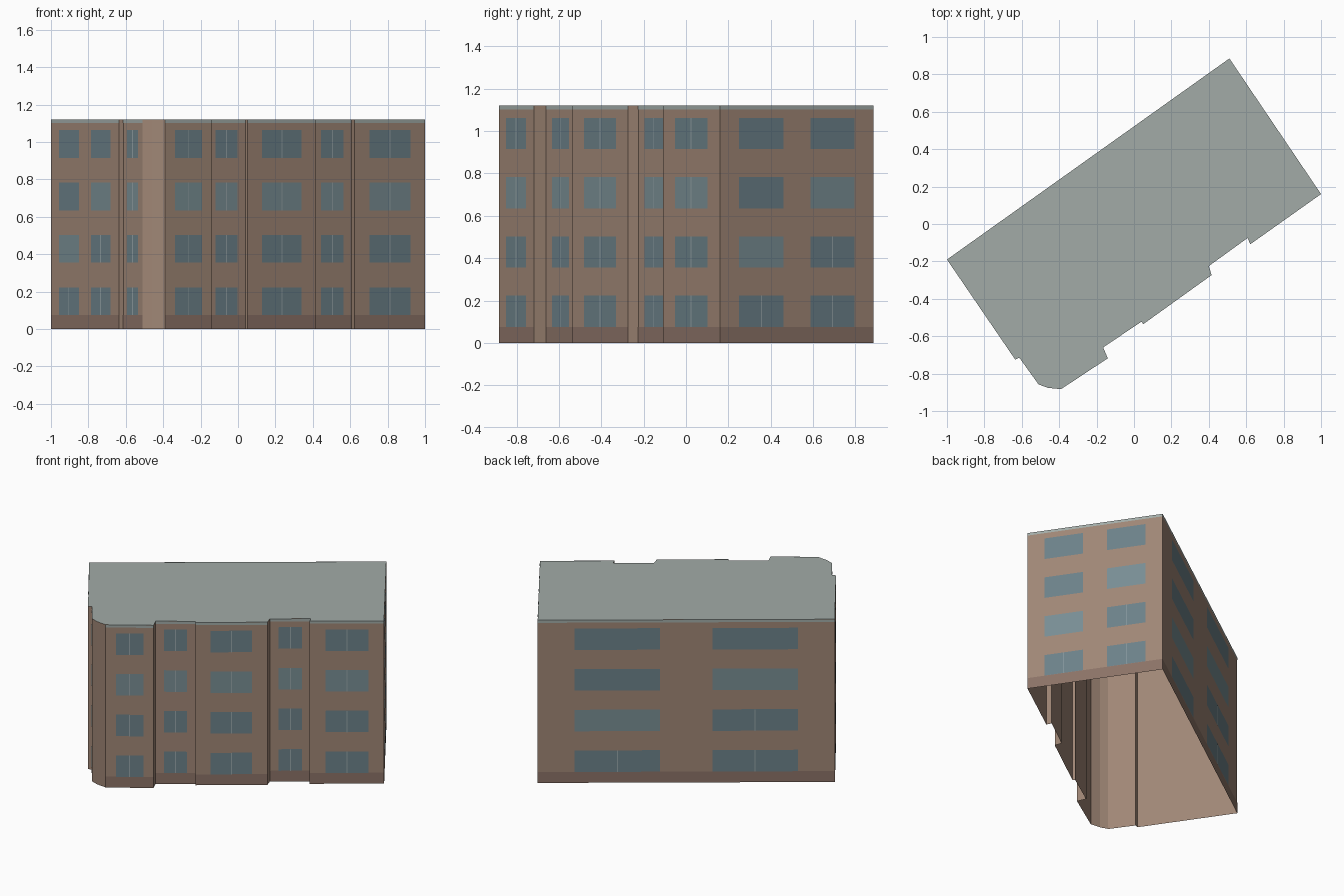
import bpy
from mathutils import Vector

if "Cube" in bpy.data.objects:
    bpy.data.objects.remove(bpy.data.objects["Cube"])

HEIGHT, FLOORS = 1.12, 4
STOREY = HEIGHT / FLOORS

# Counter-clockwise footprint; last value = number of window columns on the wall that starts there
PLAN = [
    (-1.00, -0.19, 2), (-0.635, -0.725, 0), (-0.613, -0.715, 1),
    (-0.51, -0.858, 0), (-0.46, -0.876, 0), (-0.39, -0.883, 1),
    (-0.14, -0.718, 0), (-0.165, -0.66, 1), (0.04, -0.522, 0),
    (0.05, -0.535, 1), (0.415, -0.273, 0), (0.40, -0.225, 1),
    (0.607, -0.075, 0), (0.622, -0.108, 1), (1.00, 0.16, 2),
    (0.51, 0.885, 2),
]


def material(name, r, g, b):
    m = bpy.data.materials.new(name)
    m.diffuse_color = (r, g, b, 1)
    m.use_nodes = True
    m.node_tree.nodes["Principled BSDF"].inputs["Base Color"].default_value = m.diffuse_color
    return m


brick = material("brick", 0.35, 0.24, 0.18)
dark_brick = material("dark_brick", 0.26, 0.17, 0.135)
slate = material("slate", 0.36, 0.41, 0.39)
glass = material("glass", 0.15, 0.22, 0.25)
pale_glass = material("pale_glass", 0.19, 0.27, 0.295)
frame = material("frame", 0.30, 0.37, 0.39)


def build(name, polygons, mat):
    verts, faces = [], []
    for poly in polygons:
        faces.append(range(len(verts), len(verts) + len(poly)))
        verts += poly
    mesh = bpy.data.meshes.new(name)
    mesh.from_pydata(verts, [], [list(f) for f in faces])
    mesh.materials.append(mat)
    obj = bpy.data.objects.new(name, mesh)
    bpy.context.collection.objects.link(obj)


def panel(wall, t0, t1, z0, z1, offset=0.0):
    """Upright rectangle on a wall, spanning fractions t0..t1 of its length."""
    a, b = wall
    d = b - a
    out = Vector((d.y, -d.x)).normalized() * offset
    p, q = a + d * t0 + out, a + d * t1 + out
    return [(p.x, p.y, z0), (q.x, q.y, z0), (q.x, q.y, z1), (p.x, p.y, z1)]


corners = [Vector((x, y)) for x, y, _ in PLAN]
walls = list(zip(corners, corners[1:] + corners[:1]))

# Shell, open underneath, with a flat roof
build("walls", [panel(w, 0, 1, 0, HEIGHT) for w in walls], brick)
build("roof", [[(c.x, c.y, HEIGHT) for c in corners]], slate)

# Facade details on the walls that carry windows
plinth, cornice, panes, pale_panes, mullions = [], [], [], [], []
for wall, (_, _, columns) in zip(walls, PLAN):
    if not columns:
        continue
    plinth.append(panel(wall, 0, 1, 0, 0.075, 0.001))
    cornice.append(panel(wall, 0, 1, HEIGHT - 0.018, HEIGHT, 0.001))
    half = 0.288 / columns
    centres = [0.5] if columns == 1 else [0.268, 0.732]
    length = (wall[1] - wall[0]).length
    for floor in range(FLOORS):
        z0 = floor * STOREY + 0.075
        z1 = z0 + 0.148
        for col, t in enumerate(centres):
            pale = floor == 2 if columns == 1 else (floor, col) in ((1, 0), (2, 1))
            (pale_panes if pale else panes).append(
                panel(wall, t - half, t + half, z0, z1, 0.002))
            # Double windows have a centre bar only on the lower floors
            if columns == 1 or floor == 0 or (floor, col) == (1, 1):
                bar = 0.003 / length
                mullions.append(panel(wall, t - bar, t + bar, z0, z1, 0.003))

build("plinth", plinth, dark_brick)
build("cornice", cornice, slate)
build("window_panes", panes, glass)
build("pale_window_panes", pale_panes, pale_glass)
build("window_mullions", mullions, frame)
